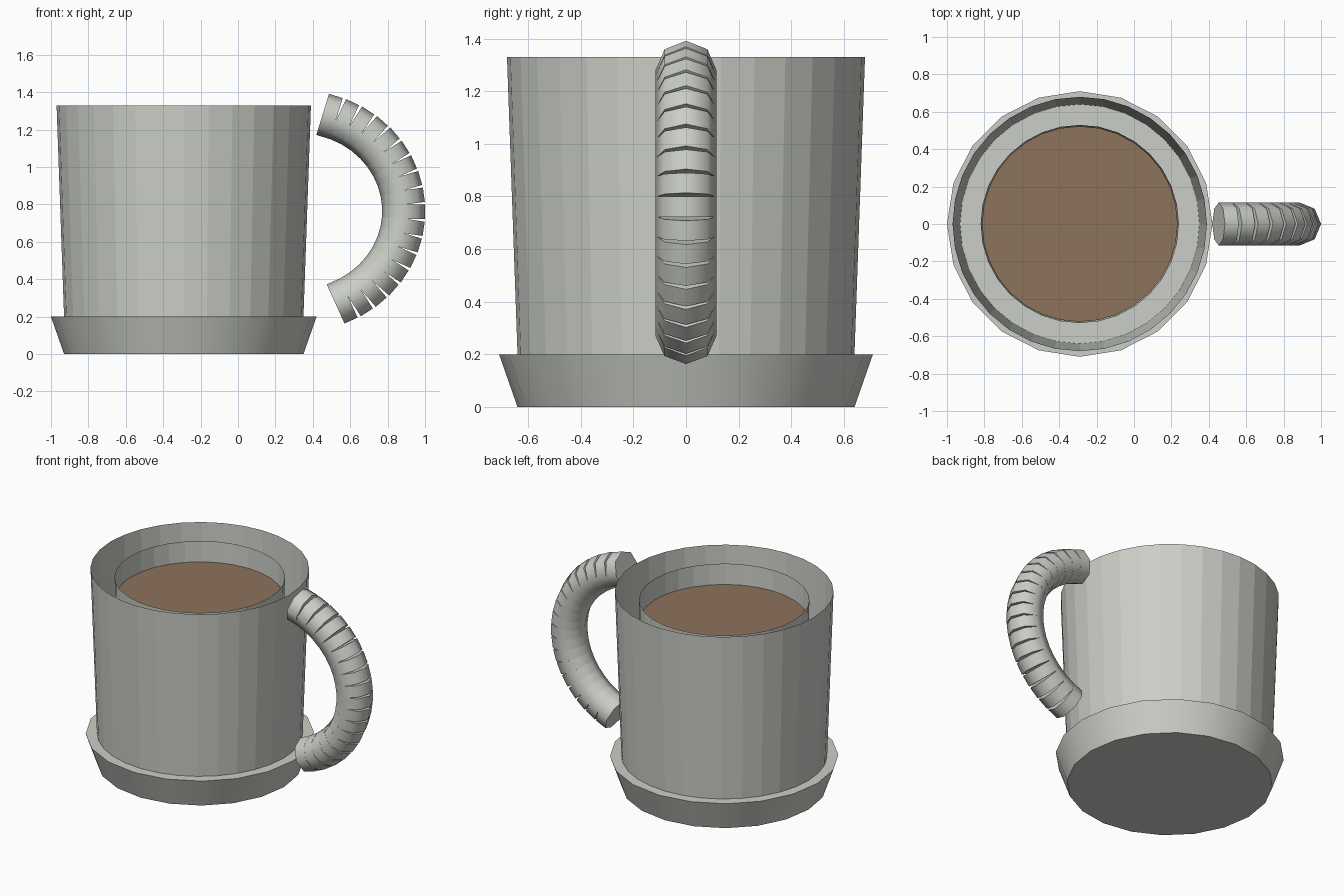
import bpy
import math
from mathutils import Matrix, Vector

cube = bpy.data.objects.get("Cube")
if cube:
    bpy.data.objects.remove(cube, do_unlink=True)


def material(name, rgb):
    mat = bpy.data.materials.new(name)
    mat.use_nodes = True
    mat.diffuse_color = (*rgb, 1)
    mat.node_tree.nodes["Principled BSDF"].inputs["Base Color"].default_value = (*rgb, 1)
    return mat


CERAMIC = material("pale grey ceramic", (0.6, 0.62, 0.57))
COFFEE = material("milky coffee brown", (0.27, 0.168, 0.107))
CUP_X = -0.29


def cone(name, sides, r_low, r_high, z_low, z_high, mat, fill="NGON"):
    """Tapered round part standing on the cup axis."""
    bpy.ops.mesh.primitive_cone_add(
        vertices=sides, radius1=r_low, radius2=r_high, depth=z_high - z_low,
        end_fill_type=fill, location=(CUP_X, 0, (z_low + z_high) / 2))
    obj = bpy.context.object
    obj.name = name
    obj.data.materials.append(mat)
    return obj


# Flared base, closed above and below
base = cone("base", 20, 0.64, 0.71, 0, 0.2, CERAMIC)
bpy.ops.object.shade_smooth_by_angle(angle=math.radians(30))

# Open outer wall and the smaller open cup inside it
cone("outer_wall", 32, 0.64, 0.68, 0.2, 1.33, CERAMIC, "NOTHING")
cone("inner_cup", 32, 0.50, 0.53, 0.2, 1.27, CERAMIC, "NOTHING")

# Drink surface
bpy.ops.mesh.primitive_circle_add(vertices=32, radius=0.523, fill_type="NGON",
                                  location=(CUP_X, 0, 1.13))
drink = bpy.context.object
drink.name = "drink"
drink.data.materials.append(COFFEE)

# Handle: short octagonal rods fanned along an arc, parting on the outside
COUNT = 18
START, END = math.radians(77), math.radians(-69.6)
STEP = (END - START) / COUNT
for i in range(COUNT):
    angle = START + STEP * (i + 0.5)
    out = Vector((math.cos(angle), 0, math.sin(angle)))
    along = Vector((-out.z, 0, out.x))
    side = along.cross(out)
    centre = Vector((0.325 + 0.56 * out.x, 0, 0.765 + 0.5285 * out.z))
    bpy.ops.mesh.primitive_cylinder_add(vertices=8, radius=0.115, depth=0.077)
    rod = bpy.context.object
    rod.name = f"handle_segment_{i + 1}"
    rod.matrix_world = Matrix.Translation(centre) @ Matrix((out, side, along)).transposed().to_4x4()
    rod.data.materials.append(CERAMIC)
    bpy.ops.object.shade_smooth_by_angle(angle=math.radians(50))
